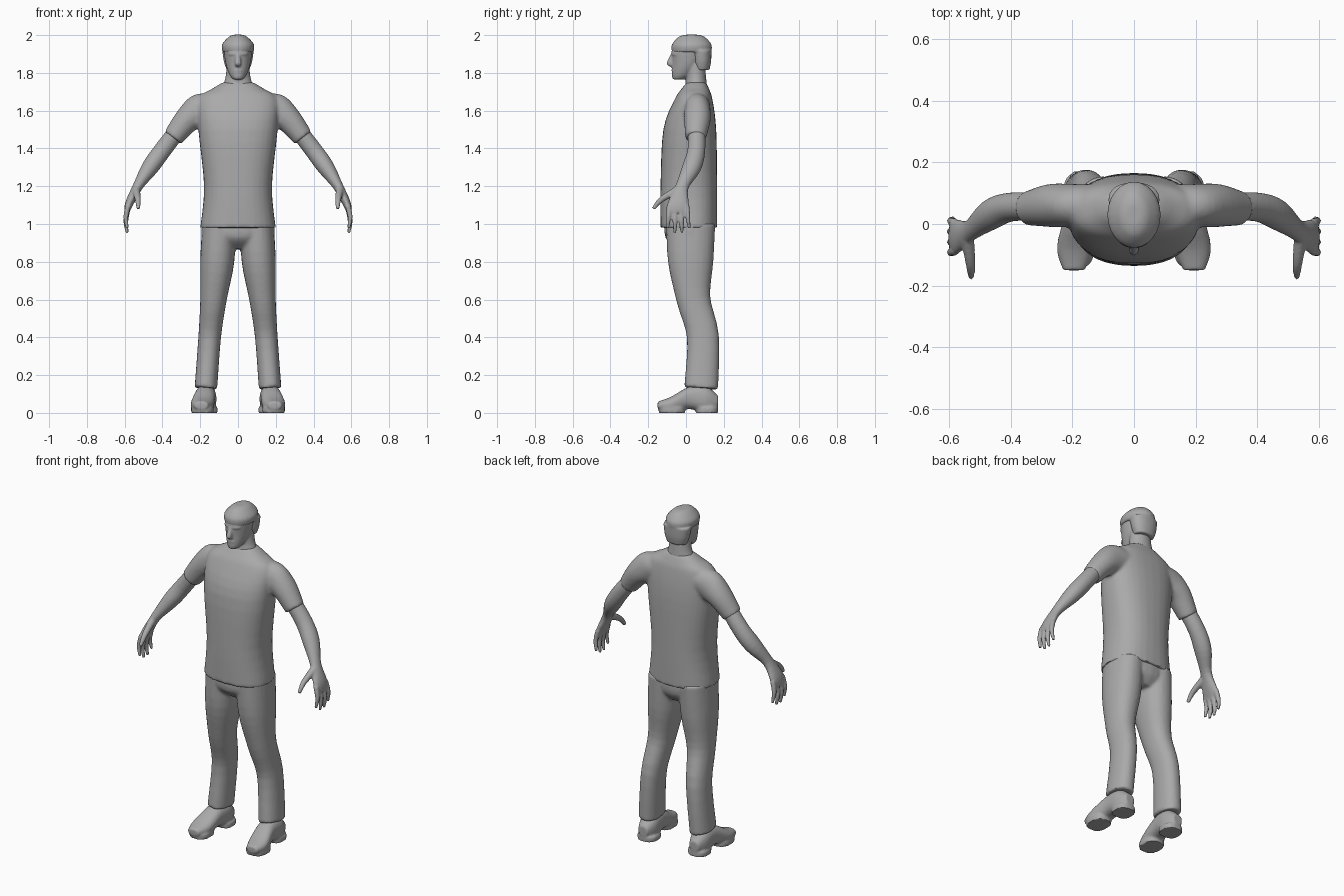
import bpy
import bmesh
import math
from mathutils import Matrix, Vector

default_cube = bpy.data.objects.get("Cube")
if default_cube:
    bpy.data.objects.remove(default_cube, do_unlink=True)

RIGHTWARD = Vector((1, 0, 0))
BACKWARD = Vector((0, 1, 0))
UPWARD = Vector((0, 0, 1))


def make_material(name, value):
    material = bpy.data.materials.new(name)
    material.use_nodes = True
    colour = (value, value, value, 1)
    material.diffuse_color = colour
    shader = material.node_tree.nodes["Principled BSDF"]
    shader.inputs["Base Color"].default_value = colour
    return material


plain_grey = make_material("plain grey", .4)


def ring(z, wide, deep=None, x=0, y=0):
    """One oval cross-section, round unless a depth is given."""
    return (x, y, z, wide, deep or wide)


def smooth_rings(keys, steps=4):
    """Ease from each key ring to the next along a spline."""
    padded = [keys[0], *keys, keys[-1]]
    for before, start, end, after in zip(padded, padded[1:], padded[2:], padded[3:]):
        for step in range(steps):
            t = step / steps
            ease = t * t * (3 - 2 * t)
            leave = t * (1 - t) ** 2 / 2
            arrive = t * t * (t - 1) / 2
            yield [
                b + ease * (c - b) + leave * (c - a) + arrive * (d - b)
                for a, b, c, d in zip(before, start, end, after)
            ]
    yield keys[-1]


def superpower(value, power):
    return math.copysign(abs(value) ** (2 / power), value)


def loft(bm, *keys, axis=None, depth_axis=BACKWARD, power=2, sides=24):
    """Skin closed rings, square to a fixed axis or to their own path."""
    sections = list(smooth_rings(keys))
    centres = [Vector(section[:3]) for section in sections]
    last = len(sections) - 1
    angles = [math.tau * side / sides for side in range(sides)]
    rows = []
    for index, (*_, wide, deep) in enumerate(sections):
        path = centres[min(index + 1, last)] - centres[max(index - 1, 0)]
        tangent = (axis or path).normalized()
        across = depth_axis.cross(tangent).normalized()
        along_depth = tangent.cross(across)
        rows.append([
            bm.verts.new(
                centres[index]
                + across * wide * superpower(math.cos(angle), power)
                + along_depth * deep * superpower(math.sin(angle), power)
            )
            for angle in angles
        ])
    faces = [bm.faces.new(rows[0]), bm.faces.new(rows[-1])]
    for low, high in zip(rows, rows[1:]):
        for side in range(sides):
            previous = side - 1
            corners = (low[previous], low[side], high[side], high[previous])
            faces.append(bm.faces.new(corners))
    bmesh.ops.recalc_face_normals(bm, faces=faces)


def blob(bm, centre, radii):
    """Add an ellipsoid."""
    placement = Matrix.LocRotScale(Vector(centre), None, Vector(radii))
    bmesh.ops.create_uvsphere(
        bm, u_segments=16, v_segments=12, radius=1, matrix=placement)


def finish(name, bm, voxel, mirrored=True, softening=4):
    """Fuse overlapping pieces into one smooth skin."""
    mesh = bpy.data.meshes.new(name)
    bm.to_mesh(mesh)
    bm.free()
    mesh.materials.append(plain_grey)
    part = bpy.data.objects.new(name, mesh)
    bpy.context.collection.objects.link(part)
    if mirrored:
        mirror = part.modifiers.new("Mirror", 'MIRROR')
        mirror.use_mirror_merge = False
    remesh = part.modifiers.new("Fuse", 'REMESH')
    remesh.mode = 'VOXEL'
    remesh.voxel_size = voxel
    smooth = part.modifiers.new("Soften", 'SMOOTH')
    smooth.iterations = softening
    bpy.ops.object.select_all(action='DESELECT')
    part.select_set(True)
    bpy.context.view_layer.objects.active = part
    bpy.ops.object.convert(target='MESH')
    bpy.ops.object.shade_smooth_by_angle(angle=math.radians(50))


# Shirt: body with short sleeves
shirt = bmesh.new()
loft(
    shirt,
    ring(z=.98, wide=.2, deep=.15, y=.015),
    ring(z=1.2, wide=.18, deep=.15, y=.015),
    ring(z=1.5, wide=.21, deep=.14, y=.02),
    ring(z=1.66, wide=.21, deep=.1, y=.04),
    ring(z=1.72, wide=.13, deep=.07, y=.05),
    ring(z=1.75, wide=.08, deep=.05, y=.055),
    axis=UPWARD, power=2.4, sides=32,
)
loft(
    shirt,
    ring(z=1.62, wide=.07, x=.13, y=.06),
    ring(z=1.6, wide=.09, deep=.07, x=.2, y=.06),
    ring(z=1.55, wide=.07, x=.27, y=.06),
    ring(z=1.455, wide=.055, x=.345, y=.05),
)
finish("shirt", shirt, voxel=.009, softening=6)

# Trousers: hips and two legs
trousers = bmesh.new()
loft(
    trousers,
    ring(z=1.03, wide=.185, deep=.13, y=.02),
    ring(z=.93, wide=.19, deep=.13, y=.02),
    ring(z=.87, wide=.1, deep=.08, y=.03),
    axis=UPWARD,
)
loft(
    trousers,
    ring(z=1, wide=.09, deep=.13, x=.1, y=.025),
    ring(z=.8, wide=.09, deep=.12, x=.11, y=.025),
    ring(z=.6, wide=.07, deep=.09, x=.13, y=.04),
    ring(z=.4, wide=.06, deep=.085, x=.15, y=.09),
    ring(z=.13, wide=.06, deep=.09, x=.17, y=.08),
    power=2.2,
)
finish("trousers", trousers, voxel=.009)

# Shoes: upper, front sole and heel
shoes = bmesh.new()
loft(
    shoes,
    ring(z=.06, wide=.03, x=.17, y=.17),
    ring(z=.07, wide=.055, deep=.07, x=.17, y=.11),
    ring(z=.08, wide=.055, deep=.06, x=.175, y=.02),
    ring(z=.045, wide=.06, deep=.04, x=.19, y=-.08),
    ring(z=.04, wide=.035, deep=.02, x=.195, y=-.15),
    axis=-BACKWARD, depth_axis=UPWARD, power=2.4,
)
for middle, length in ((-.075, .07), (.11, .06)):
    sole = [
        ring(z=height, wide=.06, deep=length, x=.18 - middle / 9, y=middle)
        for height in (0, .03)
    ]
    loft(shoes, *sole, axis=UPWARD, power=2.5)
finish("shoes", shoes, voxel=.007, softening=3)

# Arms: bare arm running into the palm
arms = bmesh.new()
loft(
    arms,
    ring(z=1.52, wide=.045, x=.3, y=.055),
    ring(z=1.39, wide=.047, x=.4, y=.055),
    ring(z=1.3, wide=.045, deep=.05, x=.465, y=.03),
    ring(z=1.2, wide=.027, deep=.035, x=.53, y=-.02),
    ring(z=1.11, wide=.022, deep=.056, x=.575, y=-.04),
    ring(z=1.06, wide=.013, deep=.05, x=.59, y=-.045),
)
# Fingers fan out, the middle two longest
for finger in range(4):
    spread = finger - 1.5
    tip = .95 + .012 * spread ** 2
    loft(
        arms,
        ring(z=1.1, wide=.015, x=.58, y=spread * .03 - .042),
        ring(z=tip + .06, wide=.013, x=.594, y=spread * .034 - .041),
        ring(z=tip, wide=.008, x=.586, y=spread * .038 - .04),
        sides=12,
    )
# Thumb
loft(
    arms,
    ring(z=1.18, wide=.022, x=.54, y=-.045),
    ring(z=1.13, wide=.016, x=.53, y=-.13),
    ring(z=1.08, wide=.01, x=.528, y=-.173),
    depth_axis=RIGHTWARD, sides=12,
)
finish("arms", arms, voxel=.006, softening=3)

# Head: jaw and skull, neck, nose, brow and lips
head = bmesh.new()
loft(
    head,
    ring(z=1.765, wide=.026, deep=.03, y=-.04),
    ring(z=1.79, wide=.045, deep=.055, y=-.02),
    ring(z=1.85, wide=.066, deep=.08, y=.007),
    ring(z=1.93, wide=.075, deep=.09, y=.015),
    ring(z=1.965, wide=.06, deep=.07, y=.02),
    axis=UPWARD,
)
loft(
    head,
    ring(z=1.69, wide=.1, deep=.065, y=.05),
    ring(z=1.77, wide=.068, deep=.053, y=.054),
    ring(z=1.85, wide=.06, deep=.05, y=.05),
    axis=UPWARD,
)
loft(
    head,
    ring(z=1.9, wide=.01, y=-.07),
    ring(z=1.85, wide=.017, y=-.086),
    ring(z=1.834, wide=.012, y=-.076),
    axis=UPWARD, sides=12,
)
blob(head, centre=(0, -.045, 1.9), radii=(.055, .035, .014))
blob(head, centre=(0, -.055, 1.813), radii=(.03, .023, .012))
finish("head", head, voxel=.006, mirrored=False)

# Hair: crown with a brow edge, and the lower back
hair = bmesh.new()
loft(
    hair,
    ring(z=1.91, wide=.082, deep=.105, y=.03),
    ring(z=1.95, wide=.085, deep=.105, y=.03),
    ring(z=1.99, wide=.05, deep=.07, y=.03),
    ring(z=2.002, wide=.025, deep=.035, y=.03),
    axis=UPWARD,
)
loft(
    hair,
    ring(z=1.815, wide=.06, deep=.04, y=.084),
    ring(z=1.86, wide=.075, deep=.05, y=.083),
    ring(z=1.92, wide=.084, deep=.055, y=.08),
    axis=UPWARD, power=2.2,
)
finish("hair", hair, voxel=.006, mirrored=False, softening=3)
